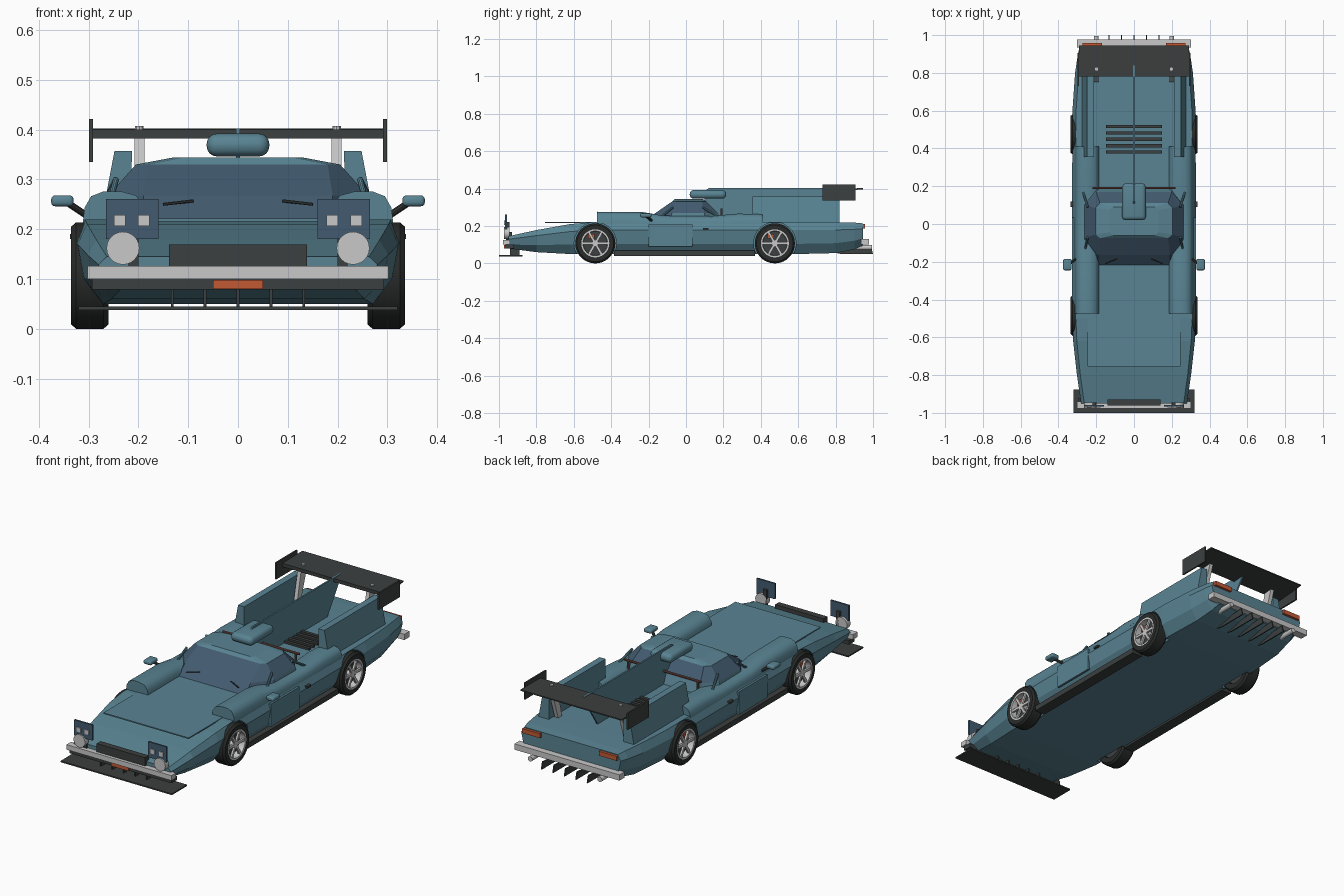
import bpy, bmesh, math
from mathutils import Vector, Matrix

if "Cube" in bpy.data.objects:
    bpy.data.objects.remove(bpy.data.objects["Cube"])


def material(name, r, g, b):
    m = bpy.data.materials.new(name)
    m.use_nodes = True
    m.diffuse_color = (r, g, b, 1)
    m.node_tree.nodes["Principled BSDF"].inputs["Base Color"].default_value = (r, g, b, 1)
    return m


BLUE = material("steel blue paint", .1, .23, .29)
GLASS = material("dark blue glass", .055, .105, .16)
DARK = material("charcoal trim", .045, .05, .05)
TIRE = material("black rubber", .022, .024, .024)
SILVER = material("pale silver", .58, .58, .58)
ORANGE = material("orange lens", .55, .1, .035)
BROWN = material("brown tube", .19, .08, .06)


def finish(name, bm, *mats):
    bmesh.ops.recalc_face_normals(bm, faces=bm.faces)
    me = bpy.data.meshes.new(name)
    bm.to_mesh(me)
    bm.free()
    for m in mats:
        me.materials.append(m)
    ob = bpy.data.objects.new(name, me)
    bpy.context.collection.objects.link(ob)
    return ob


def smooth(ob, angle=35):
    bpy.ops.object.select_all(action='DESELECT')
    ob.select_set(True)
    bpy.context.view_layer.objects.active = ob
    bpy.ops.object.shade_smooth_by_angle(angle=math.radians(angle))


def loft(name, rings, *mats, caps=True, wrap=False):
    """Skin closed rings of equal length."""
    bm = bmesh.new()
    vs = [[bm.verts.new(p) for p in ring] for ring in rings]
    n = len(rings[0])
    pairs = list(zip(vs, vs[1:])) + ([(vs[-1], vs[0])] if wrap else [])
    for a, b in pairs:
        for i in range(n):
            j = (i + 1) % n
            bm.faces.new((a[i], a[j], b[j], b[i]))
    if caps and not wrap:
        bm.faces.new(vs[0])
        bm.faces.new(vs[-1])
    return finish(name, bm, *mats)


def box(name, x, y, z, mat, bevel=0, segments=3):
    bm = bmesh.new()
    size = Matrix.Diagonal((x[1] - x[0], y[1] - y[0], z[1] - z[0], 1))
    mid = Matrix.Translation((sum(x) / 2, sum(y) / 2, sum(z) / 2))
    bmesh.ops.create_cube(bm, size=1, matrix=mid @ size)
    if bevel:
        bmesh.ops.bevel(bm, geom=bm.edges[:], offset=bevel, segments=segments,
                        profile=.5, affect='EDGES')
    return finish(name, bm, mat)


def sided(s, a, b):
    return tuple(sorted((s * a, s * b)))


def slab(name, yz, x0, x1, mat):
    return loft(name, [[(x, y, z) for y, z in yz] for x in (x0, x1)], mat)


def rod(name, a, b, r, mat, sides=10):
    a, b = Vector(a), Vector(b)
    d = b - a
    bm = bmesh.new()
    m = Matrix.Translation((a + b) / 2) @ d.to_track_quat('Z', 'Y').to_matrix().to_4x4()
    bmesh.ops.create_cone(bm, cap_ends=True, segments=sides, radius1=r, radius2=r,
                          depth=d.length, matrix=m)
    ob = finish(name, bm, mat)
    smooth(ob)
    return ob


def lathe(name, profile, s, y, z, mat, sides=40):
    """Turn (x, radius) pairs about an axle along x."""
    rings = []
    for i in range(sides):
        t = math.tau * i / sides
        rings.append([(s * x, y + r * math.cos(t), z + r * math.sin(t)) for x, r in profile])
    ob = loft(name, rings, mat, wrap=True)
    smooth(ob)
    return ob


# Hull: stations of y, half width, floor and deck heights
stations = [(-.95, .28, .08, .145), (-.8, .302, .06, .178), (-.62, .322, .05, .21),
            (-.5, .327, .05, .22), (0, .328, .05, .22), (.6, .326, .05, .22),
            (.8, .312, .055, .22), (.9, .297, .075, .218), (.945, .286, .095, .214)]


def hull_ring(y, w, lo, hi):
    h = hi - lo
    half = [(w * .84, lo), (w * .96, lo + h * .32), (w, lo + h * .75), (w * .94, hi)]
    return [(x, y, z) for x, z in half] + [(-x, y, z) for x, z in reversed(half)]


hull = loft("body_hull", [hull_ring(*s) for s in stations], BLUE)

# Wheel arches cut from the hull
WHEEL_Y = (-.485, .475)
for y in WHEEL_Y:
    for s in (-1, 1):
        cutter = rod("arch_cutter", (s * .25, y, .107), (s * .4, y, .107), .113, BLUE, 40)
        cutter.hide_render = True
        mod = hull.modifiers.new("arch", 'BOOLEAN')
        mod.operation = 'DIFFERENCE'
        mod.solver = 'EXACT'
        mod.object = cutter
        bpy.context.view_layer.objects.active = hull
        bpy.ops.object.modifier_apply(modifier=mod.name)
        bpy.data.objects.remove(cutter)

# Hood panel and engine louvers
box("hood_panel", (-.245, .245), (-.755, -.2), (.216, .222), BLUE)
for i in range(5):
    y = .372 + i * .034
    box("engine_louver", (-.148, .148), (y, y + .017), (.218, .23), DARK)

# Cabin: glass sides under a painted roof
def cabin_ring(z, points):
    return [(x, y, z) for x, y in points] + [(-x, y, z) for x, y in reversed(points)]


cabin = loft("cabin", [
    cabin_ring(.215, [(.19, -.225), (.27, -.09), (.27, .1), (.2, .19)]),
    cabin_ring(.268, [(.19, -.165), (.26, -.075), (.26, .1), (.2, .17)]),
    cabin_ring(.33, [(.18, -.075), (.205, -.055), (.205, .085), (.18, .11)]),
    cabin_ring(.344, [(.11, -.06), (.13, -.045), (.13, .075), (.11, .09)])], BLUE, GLASS)
for p in cabin.data.polygons:
    front = p.normal.y < -.35 and p.center.z < .33
    side = .265 < p.center.z < .33 and p.normal.z < .9
    p.material_index = 1 if front or side else 0

# Scoop, centre fin and roll frame
smooth(box("roof_scoop", (-.063, .063), (.02, .215), (.346, .392), BLUE, .021, 4))
slab("centre_fin", [(.1, .22), (.1, .385), (.12, .402), (.84, .402), (.84, .385), (.73, .22)],
     -.004, .004, BLUE)
rod("roll_bar", (-.22, .19, .29), (.22, .19, .29), .006, BROWN)

for s in (-1, 1):
    # Long raised fenders flanking the cabin
    rings = []
    for y, top in [(-.475, .276), (-.23, .274), (-.12, .255), (.12, .252), (.28, .266), (.41, .262)]:
        h = top - .21
        rings.append([(s * x, y, .21 + h * k) for x, k in
                      [(.185, 0), (.187, .5), (.205, .88), (.235, 1), (.27, 1),
                       (.295, .85), (.308, .5), (.312, 0)]])
    smooth(loft("raised_fender", rings, BLUE), 40)

    # Leaning rear side fins
    loft("side_fin", [[(s * x, y, z) for x, y in
                       [(a, .355), (b, .355), (b, .82), (a, .82)]]
                      for a, b, z in [(.215, .275, .215), (.213, .248, .357)]], BLUE)

    # Rear wing mounts and end plates
    rod("roll_bar_leg", (s * .2, .19, .21), (s * .2, .19, .29), .006, BROWN)
    slab("wing_strut", [(.75, .215), (.78, .215), (.84, .4), (.79, .4)],
         s * .188, s * .208, SILVER)
    rod("wing_bolt", (s * .198, .82, .38), (s * .198, .82, .407), .009, SILVER)
    box("wing_end_plate", sided(s, .291, .299), (.73, .905), (.335, .421), DARK)

    # Mirrors, pillars, handles, doors and skirts
    rod("mirror_stalk", (s * .3, -.18, .225), (s * .345, -.215, .255), .007, DARK)
    smooth(box("mirror", sided(s, .33, .375), (-.245, -.185), (.246, .268), BLUE, .008))
    rod("front_pillar_bar", (s * .262, -.15, .235), (s * .245, -.07, .3), .006, BLUE)
    rod("rear_pillar_bar", (s * .27, .17, .25), (s * .245, .09, .3), .006, BLUE)
    box("door_panel", sided(s, .318, .329), (-.2, .035), (.09, .208), BLUE)
    box("door_handle", sided(s, .32, .337), (.09, .12), (.18, .19), DARK)
    box("side_skirt", sided(s, .26, .318), (-.385, .37), (.04, .068), DARK)
    rod("wiper", (s * .15, -.21, .25), (s * .09, -.185, .257), .003, DARK, 6)

    # Headlights
    box("headlight_plate", sided(s, .16, .265), (-.967, -.958), (.18, .261), GLASS)
    box("headlight_stem", sided(s, .2, .22), (-.958, -.945), (.12, .22), DARK)
    for x in (.178, .226):
        box("lamp_square", sided(s, x, x + .023), (-.972, -.966), (.206, .229), SILVER)
    rod("round_lamp", (s * .231, -.974, .162), (s * .231, -.945, .162), .033, SILVER, 24)

    # Tail lights and exhausts
    box("tail_light", sided(s, .17, .272), (.935, .958), (.187, .21), ORANGE)
    rod("exhaust", (s * .2, .9, .085), (s * .2, .995, .085), .013, SILVER, 14)

    # Wheels
    for y in WHEEL_Y:
        z = .107
        lathe("tire", [(.262, .07), (.26, .098), (.27, .107), (.325, .107),
                       (.335, .098), (.334, .073), (.3, .07)], s, y, z, TIRE)
        lathe("rim_ring", [(.298, .072), (.335, .075), (.335, .066), (.298, .064)], s, y, z, SILVER)
        rod("brake_disc", (s * .27, y, z), (s * .303, y, z), .068, DARK, 32)
        box("brake_caliper", sided(s, .3, .316), (y - .04, y - .005), (z + .025, z + .05), ORANGE)
        rod("wheel_hub", (s * .3, y, z), (s * .33, y, z), .017, SILVER, 16)
        for i in range(6):
            t = math.tau * i / 6 + math.pi / 6
            spoke = box("wheel_spoke", (-.005, .005), (-.0065, .0065), (.01, .068), SILVER)
            spoke.matrix_world = Matrix.Translation((s * .325, y, z)) @ Matrix.Rotation(t, 4, 'X')

# Tilted rear wing
slab("rear_wing", [(.78, .382), (.945, .396), (.945, .402), (.78, .4)], -.291, .291, DARK)

# Nose trim
box("front_bumper", (-.302, .302), (-.978, -.94), (.1, .126), SILVER)
box("front_lower_strip", (-.293, .293), (-.965, -.92), (.079, .1), DARK)
box("front_marker", (-.05, .05), (-.972, -.96), (.08, .098), ORANGE)
box("front_grille", (-.139, .139), (-.962, -.93), (.126, .169), DARK)
box("front_splitter", (-.32, .32), (-1, -.875), (.038, .045), DARK)
for i in range(-2, 3):
    box("splitter_hanger", (i * .066 - .003, i * .066 + .003), (-.94, -.89), (.04, .085), DARK)
    # Diffuser fins
    slab("diffuser_fin", [(.8, .056), (.9, .08), (.99, .088), (1, .05), (.83, .05)],
         i * .066 - .003, i * .066 + .003, DARK)

# Tail trim
box("rear_bumper", (-.302, .302), (.935, .978), (.1, .13), SILVER)
